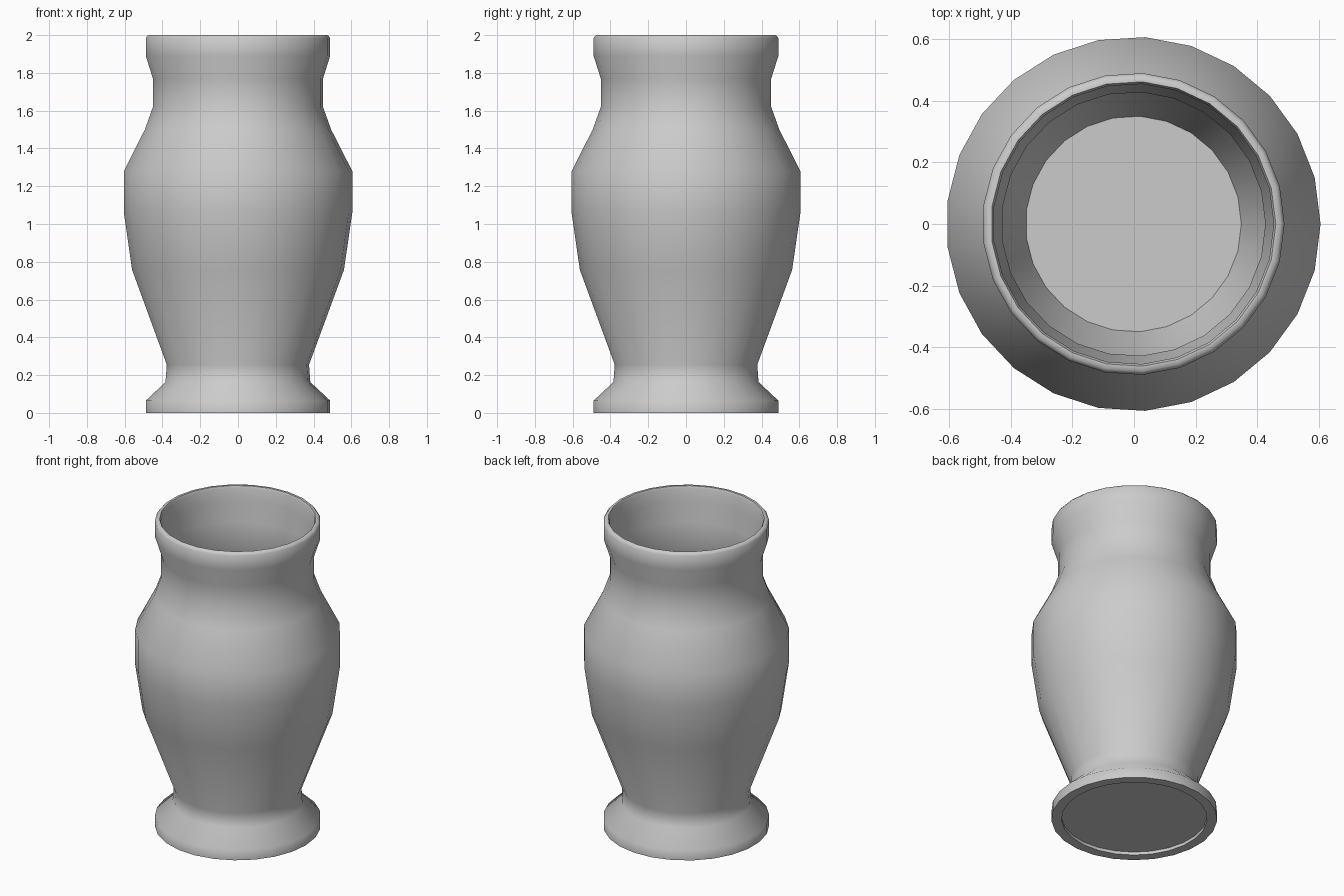
import bpy
import bmesh
import math

SIDES = 25
AXIS_X = -0.002

cube = bpy.data.objects.get("Cube")
if cube:
    bpy.data.objects.remove(cube, do_unlink=True)

# Single clay colour
clay = bpy.data.materials.new("grey clay")
clay.use_nodes = True
colour = (0.6, 0.6, 0.6, 1)
clay.diffuse_color = colour
clay.node_tree.nodes["Principled BSDF"].inputs["Base Color"].default_value = colour


def lathe(name, profile, material):
    """Revolve (radius, height) points about z and cap both ends."""
    bm = bmesh.new()
    rings = []
    for radius, z in profile:
        rings.append([bm.verts.new((AXIS_X + radius * math.cos(math.tau * i / SIDES),
                                    radius * math.sin(math.tau * i / SIDES), z))
                      for i in range(SIDES)])
    for low, high in zip(rings, rings[1:]):
        for i in range(SIDES):
            j = (i + 1) % SIDES
            bm.faces.new((low[i], low[j], high[j], high[i]))
    bm.faces.new(list(reversed(rings[0])))
    bm.faces.new(rings[-1])
    bmesh.ops.recalc_face_normals(bm, faces=bm.faces)
    mesh = bpy.data.meshes.new(name)
    bm.to_mesh(mesh)
    bm.free()
    mesh.materials.append(material)
    obj = bpy.data.objects.new(name, mesh)
    bpy.context.collection.objects.link(obj)
    bpy.ops.object.select_all(action="DESELECT")
    obj.select_set(True)
    bpy.context.view_layer.objects.active = obj
    bpy.ops.object.shade_smooth_by_angle(angle=math.radians(58))
    return obj


# Recessed underside and foot
base = [(0.43, 0.02), (0.43, 0), (0.49, 0), (0.49, 0.065), (0.385, 0.163)]
# Outer wall from waist to collar
outside = [(0.378, 0.255), (0.563, 0.757), (0.607, 1.06), (0.607, 1.28),
           (0.495, 1.5), (0.452, 1.62), (0.452, 1.77), (0.49, 1.89)]
# Rounded rim
rim = [(0.49, 1.985), (0.478, 2.0), (0.462, 2.0), (0.455, 1.985)]
# Inner wall down to the floor
inside = [(0.455, 1.9), (0.428, 1.78), (0.428, 1.62), (0.465, 1.49),
          (0.575, 1.27), (0.575, 1.07), (0.533, 0.77), (0.35, 0.255)]

lathe("vase", base + outside + rim + inside, clay)
